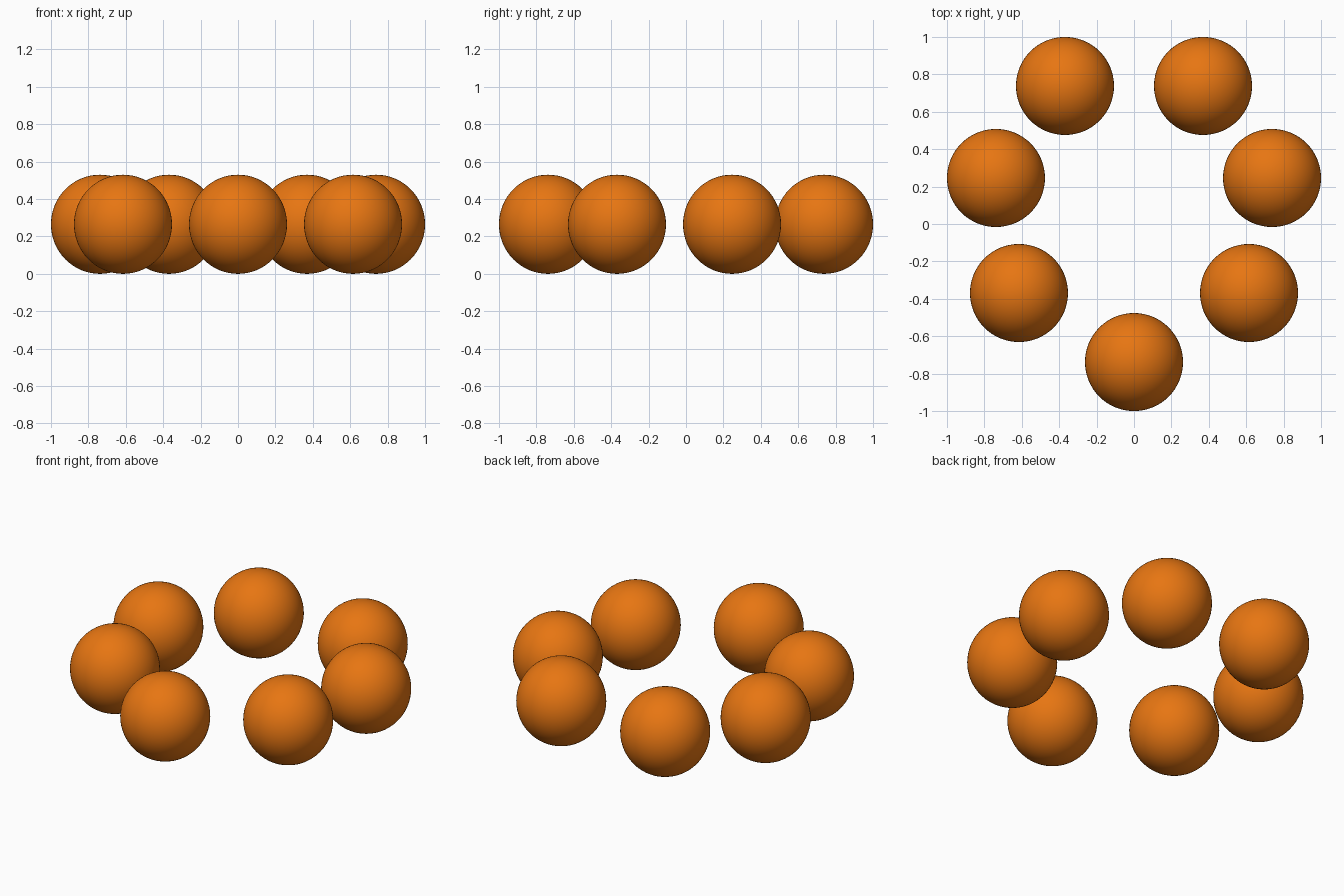
import bpy

cube = bpy.data.objects.get("Cube")
if cube:
    bpy.data.objects.remove(cube, do_unlink=True)

# Single orange colour
ORANGE = (0.8, 0.18, 0.006, 1)
orange = bpy.data.materials.new("orange")
orange.use_nodes = True
orange.diffuse_color = ORANGE
bsdf = next(n for n in orange.node_tree.nodes if n.type == "BSDF_PRINCIPLED")
bsdf.inputs["Base Color"].default_value = ORANGE

UNIT = 0.246      # layout step of the ring
RADIUS = 0.262
HALF_HEIGHT = 0.265


def add_ball(name, x, y):
    bpy.ops.mesh.primitive_uv_sphere_add(
        segments=64, ring_count=32, radius=1,
        location=(x * UNIT, y * UNIT, HALF_HEIGHT))
    ball = bpy.context.object
    ball.name = name
    ball.scale = (RADIUS, RADIUS, HALF_HEIGHT)
    bpy.ops.object.transform_apply(location=False, rotation=False, scale=True)
    bpy.ops.object.shade_smooth()
    ball.data.materials.append(orange)


# Ball at the front, then mirrored pairs around the ring
add_ball("front_ball", 0, -3)
pairs = {"front_side": (2.5, -1.5), "back_side": (3, 1), "back": (1.5, 3)}
for place, (x, y) in pairs.items():
    for side, sign in (("left", 1), ("right", -1)):
        add_ball(f"{place}_ball_{side}", sign * x, y)
